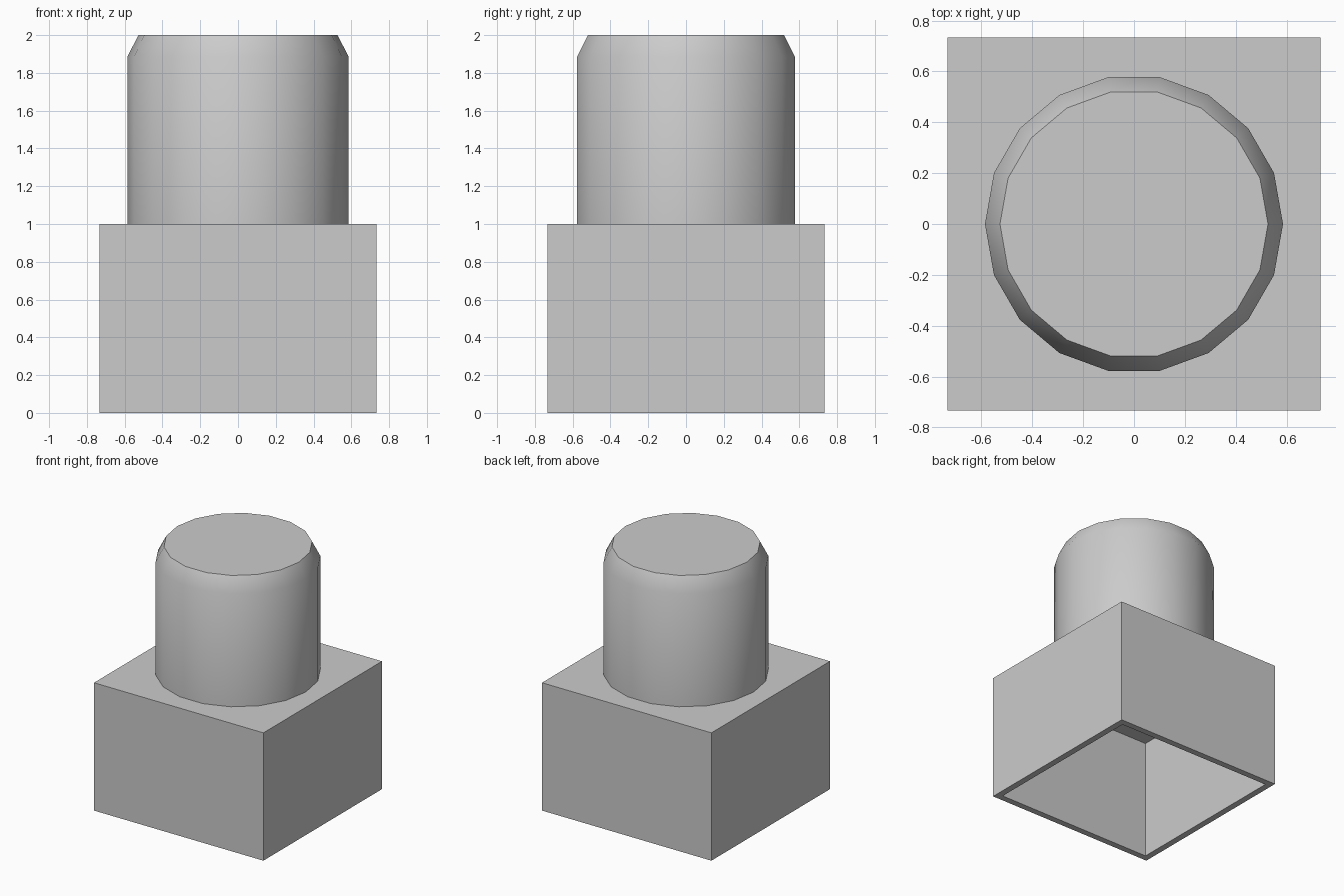
import bpy, bmesh
from math import cos, sin, pi, radians

if "Cube" in bpy.data.objects:
    bpy.data.objects.remove(bpy.data.objects["Cube"])


def make_object(name, bm):
    bmesh.ops.recalc_face_normals(bm, faces=bm.faces)
    mesh = bpy.data.meshes.new(name)
    bm.to_mesh(mesh)
    bm.free()
    obj = bpy.data.objects.new(name, mesh)
    bpy.context.collection.objects.link(obj)
    return obj


def loft(bm, rings):
    """Join rings of equal length into a closed solid with end caps."""
    rings = [[bm.verts.new(p) for p in ring] for ring in rings]
    n = len(rings[0])
    for a, b in zip(rings, rings[1:]):
        for i in range(n):
            j = (i + 1) % n
            bm.faces.new((a[i], a[j], b[j], b[i]))
    bm.faces.new(rings[-1])
    return rings


def square(h, z):
    return [(-h, -h, z), (h, -h, z), (h, h, z), (-h, h, z)]


def circle(r, z, n=18):
    return [(r * cos(2 * pi * i / n), r * sin(2 * pi * i / n), z) for i in range(n)]


# Hollow square base, open underneath: outer top, outer wall, rim, inner wall, ceiling
HALF, WALL = 0.733, 0.05
bm = bmesh.new()
rings = loft(bm, [square(HALF, 1), square(HALF, 0),
                  square(HALF - WALL, 0), square(HALF - WALL, 1 - WALL)])
bm.faces.new(rings[0])
make_object("hollow_base", bm)

# 18-sided round peg with a chamfered top
bm = bmesh.new()
rings = loft(bm, [circle(0.586, 1), circle(0.586, 1.885), circle(0.527, 2)])
bm.faces.new(rings[0])
peg = make_object("round_peg", bm)

bpy.context.view_layer.objects.active = peg
peg.select_set(True)
bpy.ops.object.shade_smooth_by_angle(angle=radians(35))
